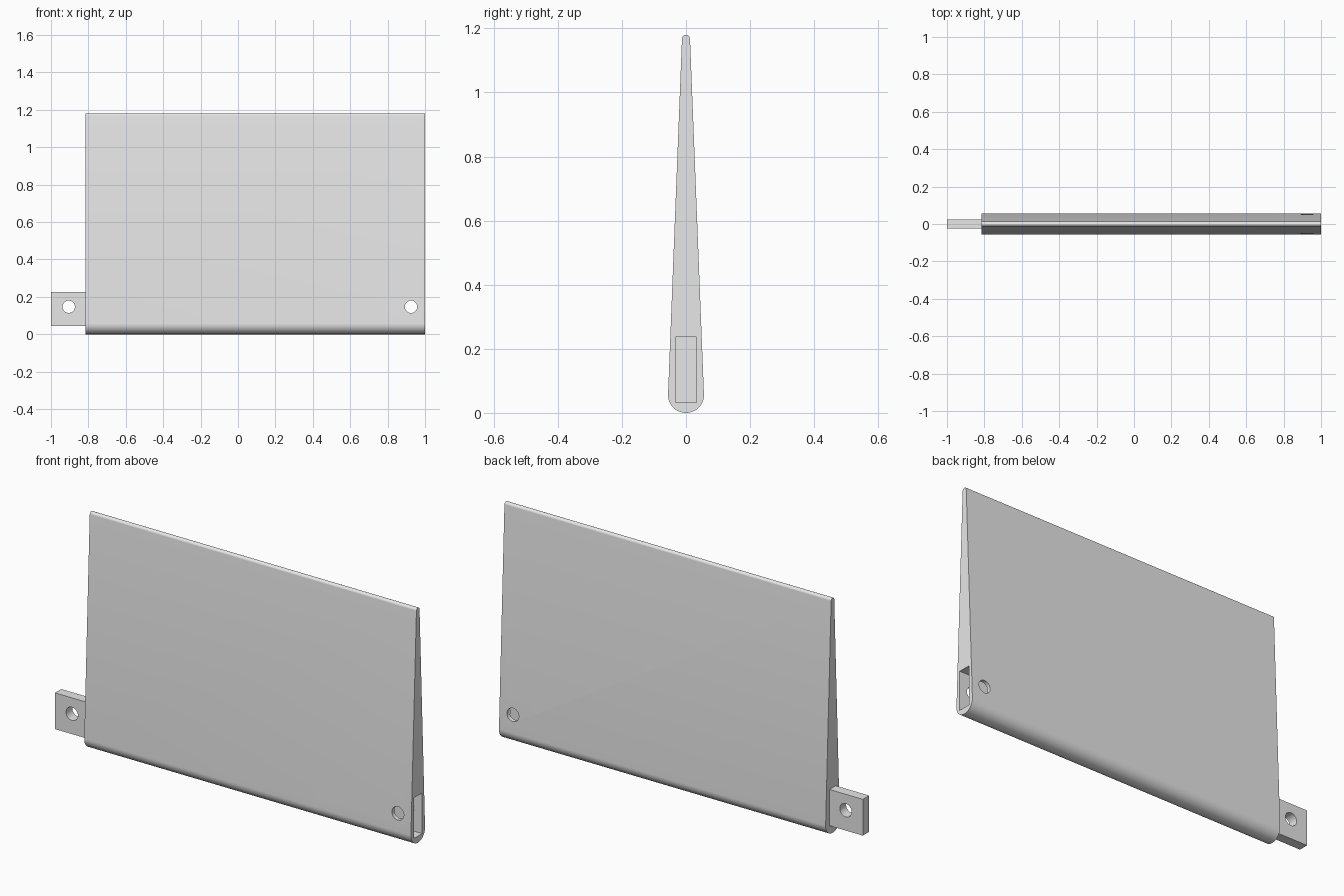
import bpy, bmesh, math
from mathutils import Matrix, Vector

if "Cube" in bpy.data.objects:
    bpy.data.objects.remove(bpy.data.objects["Cube"], do_unlink=True)

grey = bpy.data.materials.new("light_grey")
grey.use_nodes = True
grey.diffuse_color = (0.8, 0.8, 0.8, 1)
grey.node_tree.nodes["Principled BSDF"].inputs["Base Color"].default_value = (0.8, 0.8, 0.8, 1)


def add_object(name, bm):
    bmesh.ops.recalc_face_normals(bm, faces=bm.faces)
    mesh = bpy.data.meshes.new(name)
    bm.to_mesh(mesh)
    bm.free()
    mesh.materials.append(grey)
    obj = bpy.data.objects.new(name, mesh)
    bpy.context.collection.objects.link(obj)
    return obj


def box(name, low, high):
    low, high = Vector(low), Vector(high)
    bm = bmesh.new()
    place = Matrix.Translation((low + high) / 2) @ Matrix.Diagonal((high - low).to_4d())
    bmesh.ops.create_cube(bm, size=1, matrix=place)
    return add_object(name, bm)


def pin(name, x, z, radius):
    bm = bmesh.new()
    place = Matrix.Translation((x, 0, z)) @ Matrix.Rotation(math.pi / 2, 4, "X")
    bmesh.ops.create_cone(bm, cap_ends=True, segments=48, radius1=radius,
                          radius2=radius, depth=0.4, matrix=place)
    return add_object(name, bm)


def cut(obj, cutter):
    cutter.hide_render = True
    mod = obj.modifiers.new("cut", "BOOLEAN")
    mod.operation = "DIFFERENCE"
    mod.solver = "EXACT"
    mod.object = cutter
    bpy.context.view_layer.objects.active = obj
    bpy.ops.object.modifier_apply(modifier=mod.name)
    bpy.data.objects.remove(cutter, do_unlink=True)


def smooth(obj):
    bpy.ops.object.select_all(action="DESELECT")
    obj.select_set(True)
    bpy.context.view_layer.objects.active = obj
    bpy.ops.object.shade_smooth_by_angle(angle=math.radians(30))


def arc(z, radius, start, end, steps):
    angles = [start + (end - start) * i / steps for i in range(steps + 1)]
    return [(radius * math.cos(a), z + radius * math.sin(a)) for a in angles]


# Tapered panel: two round edges joined by tangent flat sides
left, right, height = -0.815, 1.0, 1.18
big, small = 0.056, 0.0125
lean = math.asin((big - small) / (height - big - small))
profile = (arc(height - small, small, lean, math.pi - lean, 16)
           + arc(big, big, math.pi - lean, 2 * math.pi + lean, 32))
bm = bmesh.new()
face = bm.faces.new([bm.verts.new((left, y, z)) for y, z in profile])
side = bmesh.ops.extrude_face_region(bm, geom=[face])
bmesh.ops.translate(bm, vec=(right - left, 0, 0),
                    verts=[g for g in side["geom"] if isinstance(g, bmesh.types.BMVert)])
panel = add_object("tapered_panel", bm)

# Open socket in the end, crossed by a pin hole
cut(panel, box("socket_cutter", (0.81, -0.033, 0.033), (1.1, 0.033, 0.237)))
cut(panel, pin("panel_hole_cutter", 0.925, 0.147, 0.033))
smooth(panel)

# Mounting tab with its pin hole
tab = box("mounting_tab", (-1, -0.025, 0.045), (left, 0.025, 0.227))
cut(tab, pin("tab_hole_cutter", -0.905, 0.147, 0.033))
smooth(tab)
